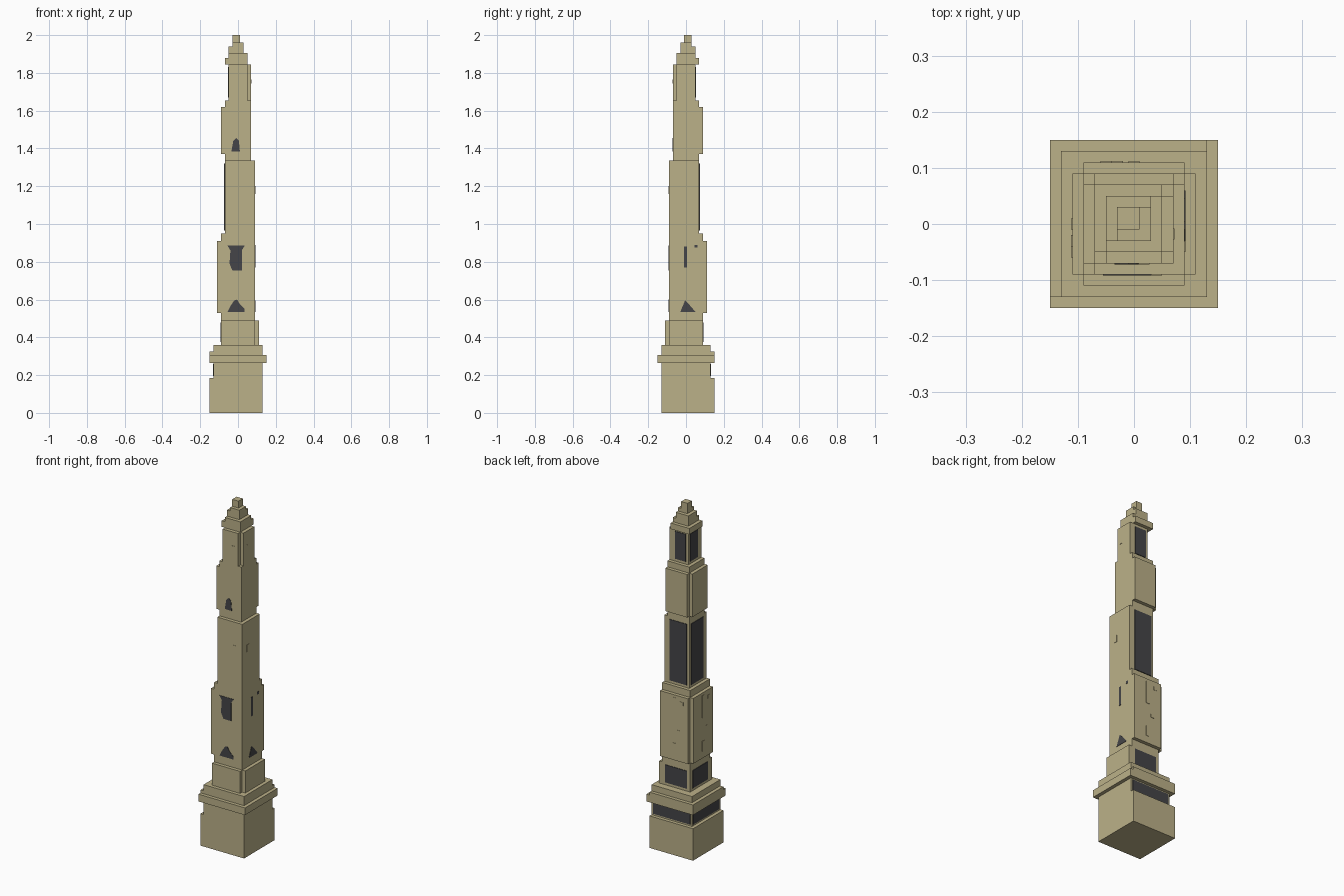
import bpy, bmesh
from mathutils import Matrix, Vector

if "Cube" in bpy.data.objects:
    bpy.data.objects.remove(bpy.data.objects["Cube"], do_unlink=True)


def material(name, rgb):
    m = bpy.data.materials.new(name)
    m.use_nodes = True
    m.diffuse_color = (*rgb, 1)
    m.node_tree.nodes["Principled BSDF"].inputs["Base Color"].default_value = (*rgb, 1)
    return m


STONE = material("sand stone", (0.50, 0.44, 0.25))
DARK = material("dark grey glass", (0.06, 0.06, 0.065))


def finish(bm, name, mat):
    bmesh.ops.recalc_face_normals(bm, faces=bm.faces)
    mesh = bpy.data.meshes.new(name)
    bm.to_mesh(mesh)
    bm.free()
    mesh.materials.append(mat)
    ob = bpy.data.objects.new(name, mesh)
    bpy.context.collection.objects.link(ob)
    return ob


def add_box(bm, lo, hi):
    lo, hi = Vector(lo), Vector(hi)
    scale = Matrix.Diagonal((*(hi - lo), 1))
    bmesh.ops.create_cube(bm, size=1, matrix=Matrix.Translation((lo + hi) / 2) @ scale)


def block(name, a, b, z0, z1):
    # square block, mirrored about the diagonal: x in [a, b], y in [-b, -a]
    bm = bmesh.new()
    add_box(bm, (a, -b, z0), (b, -a, z1))
    return finish(bm, name, STONE)


# each side: outward direction and the direction that runs along it
SIDES = {
    "front": (Vector((0, -1, 0)), Vector((1, 0, 0))),
    "left": (Vector((1, 0, 0)), Vector((0, 1, 0))),
    "back": (Vector((0, 1, 0)), Vector((-1, 0, 0))),
    "right": (Vector((-1, 0, 0)), Vector((0, -1, 0))),
}


def plate(name, side, outline, d0, d1, mat):
    # prism from a (u, z) outline on one side, between two distances outward
    out, along = SIDES[side]
    bm = bmesh.new()
    ring = [bm.verts.new(along * u + out * d0 + Vector((0, 0, z))) for u, z in outline]
    face = bm.faces.new(ring)
    ext = bmesh.ops.extrude_face_region(bm, geom=[face])
    verts = [v for v in ext["geom"] if isinstance(v, bmesh.types.BMVert)]
    bmesh.ops.translate(bm, verts=verts, vec=out * (d1 - d0))
    return finish(bm, side + "_" + name, mat)


def rect(u0, u1, z0, z1):
    return [(u0, z0), (u1, z0), (u1, z1), (u0, z1)]


# stepped base and cornice
block("base", -0.15, 0.13, 0, 0.186)
block("base_top", -0.13, 0.13, 0.186, 0.265)
block("cornice", -0.15, 0.15, 0.265, 0.307)
block("cornice_cap", -0.15, 0.13, 0.307, 0.324)
block("plinth", -0.13, 0.13, 0.324, 0.36)

# shaft cores
block("lower_shaft", -0.09, 0.09, 0.36, 0.95)
block("upper_shaft", -0.07, 0.07, 0.95, 1.655)
block("belfry", -0.05, 0.05, 1.655, 1.845)
block("upper_shaft_shoulder", -0.07, 0.09, 0.95, 1.335)

# raised wall panels, on alternate pairs of sides
for name, sides, half, face, z0, z1 in (
    ("foot_panel", ("front", "left"), 0.09, 0.09, 0.36, 0.488),
    ("lower_panel", ("back", "right"), 0.09, 0.09, 0.53, 0.91),
    ("upper_panel", ("back", "right"), 0.07, 0.07, 1.37, 1.62),
    ("belfry_panel", ("front", "left"), 0.05, 0.05, 1.655, 1.845),
):
    for side in sides:
        plate(name, side, rect(-half, half, z0, z1), face, face + 0.02, STONE)

# stepped crown
block("crown_base", -0.07, 0.05, 1.845, 1.88)
block("crown_neck", -0.05, 0.05, 1.88, 1.905)
block("crown_step", -0.05, 0.03, 1.905, 1.94)
block("finial_base", -0.03, 0.03, 1.94, 1.96)
block("finial", -0.03, 0.01, 1.96, 2.0)

# dark glazing on the recessed sides
for name, half, face, z0, z1 in (
    ("base_glazing", 0.12, 0.13, 0.195, 0.258),
    ("foot_glazing", 0.07, 0.09, 0.375, 0.478),
    ("shaft_glazing", 0.055, 0.07, 0.965, 1.32),
    ("belfry_glazing", 0.035, 0.05, 1.67, 1.83),
):
    for side in ("back", "right"):
        plate(name, side, rect(-half, half, z0, z1), face, face + 0.003, DARK)

# dark openings on the front, and smaller ones on the left
mound = [(-0.055, 0.535), (0.035, 0.535), (0.035, 0.55), (0.01, 0.575),
         (-0.005, 0.6), (-0.02, 0.595), (-0.04, 0.565)]
urn = [(-0.03, 0.755), (0.02, 0.755), (0.02, 0.86), (0.035, 0.885),
       (-0.055, 0.885), (-0.04, 0.86), (-0.045, 0.79)]
bell = [(-0.035, 1.385), (0.01, 1.385), (0.005, 1.44), (-0.01, 1.455), (-0.025, 1.44)]
for name, side, outline, face in (
    ("low_opening", "front", mound, 0.09),
    ("middle_opening", "front", urn, 0.09),
    ("high_opening", "front", bell, 0.07),
    ("low_opening", "left", [(-0.03, 0.535), (0.05, 0.535), (0.02, 0.57), (-0.005, 0.595)], 0.09),
    ("slit", "left", rect(-0.01, 0.005, 0.77, 0.88), 0.09),
    ("vent", "left", rect(0.045, 0.06, 0.875, 0.89), 0.09),
):
    plate(name, side, outline, face, face + 0.002, DARK)

# shallow stone window surrounds
for side, sign, face_low, face_top in (("front", 1, 0.09, 0.07), ("left", -1, 0.09, 0.07)):
    for u, z, h, face in ((0.04, 1.18, 0.04, face_low), (0.018, 1.755, 0.02, face_top)):
        u *= sign
        plate("window", side, rect(u - 0.01, u + 0.01, z - h / 2, z + h / 2), face, face + 0.002, STONE)
for side in ("back", "right"):
    for u, z, h in ((0.0, 0.83, 0.13), (0.0, 0.6, 0.06), (0.05, 0.87, 0.02), (0.03, 0.7, 0.02)):
        plate("slot", side, rect(u - 0.01, u + 0.01, z - h / 2, z + h / 2), 0.11, 0.112, STONE)
